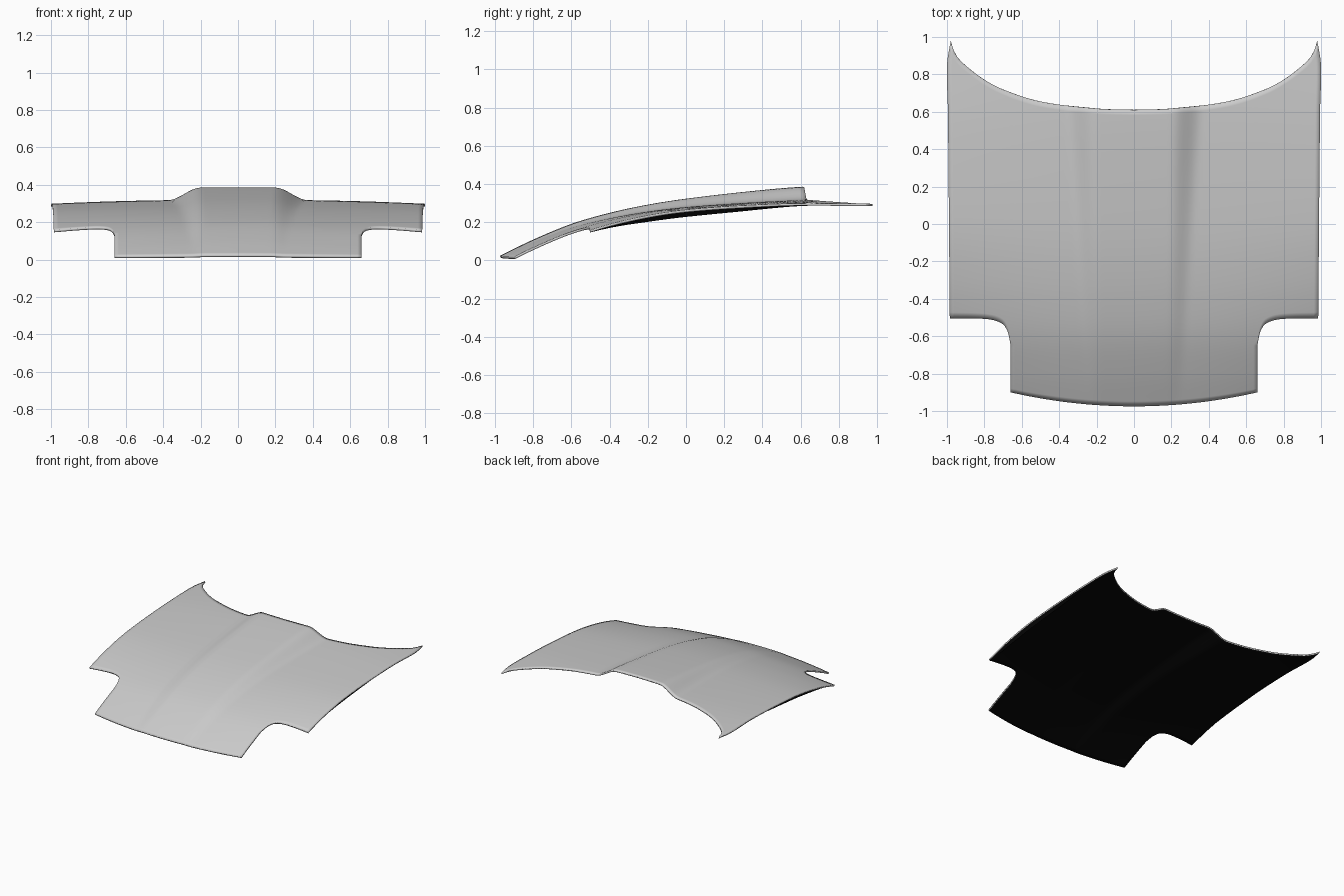
import bpy
import bmesh

cube = bpy.data.objects.get("Cube")
if cube:
    bpy.data.objects.remove(cube, do_unlink=True)


def material(name, value, rough):
    m = bpy.data.materials.new(name)
    m.use_nodes = True
    color = (value, value, value, 1)
    m.diffuse_color = color
    node = m.node_tree.nodes["Principled BSDF"]
    node.inputs["Base Color"].default_value = color
    node.inputs["Roughness"].default_value = rough
    return m


grey = material("grey paint", 0.6, 0.5)
black = material("black underside", 0.002, 0.9)


def curve(*pts):
    """Smooth interpolation through (position, value) points."""
    n = len(pts)
    slopes = []
    for i in range(n):
        a, b = pts[max(i - 1, 0)], pts[min(i + 1, n - 1)]
        slopes.append((b[1] - a[1]) / (b[0] - a[0]))

    def value(t):
        t = min(max(t, pts[0][0]), pts[-1][0])
        i = 0
        while i < n - 2 and t > pts[i + 1][0]:
            i += 1
        (a, va), (b, vb) = pts[i], pts[i + 1]
        h = b - a
        s = (t - a) / h
        r = 1 - s
        return (va * (1 + 2 * s) * r * r + vb * (1 + 2 * r) * s * s
                + h * s * r * (slopes[i] * r - slopes[i + 1] * s))
    return value


def smooth(t):
    t = min(max(t, 0), 1)
    return t * t * (3 - 2 * t)


# Lengthwise profile, sideways crown and raised centre
profile = curve((-.98, .02), (-.8, .1), (-.6, .175), (-.4, .225), (-.2, .26),
                (0, .283), (.3, .305), (.6, .32), (.98, .325))
crown = curve((-.98, .095), (-.5, .045), (-.3, .03), (0, .018), (.5, .02), (.98, .03))
bulge = curve((-.98, .002), (-.5, .02), (0, .04), (.6, .065), (.98, .07))
# Plan outline
rear = curve((0, .61), (.2, .617), (.5, .655), (.7, .72), (.8, .775),
             (.9, .855), (.95, .91), (.985, .978))
notch = curve((.66, -.65), (.668, -.6), (.685, -.555), (.71, -.53),
              (.76, -.512), (.85, -.505), (.985, -.505))
flare = curve((-.5, 0), (.6, .01), (.85, .015), (.98, -.005))
HALF, NOSE = .985, .66


def height(x, y):
    x = abs(x)
    t = (y + .9) / 1.5
    inner, outer = .18 + .02 * t, .26 + .11 * t
    ramp = 1 - smooth((x - inner) / (outer - inner))
    return profile(y) - crown(y) * x * x + bulge(y) * ramp


def point(x, y):
    x *= 1 + flare(y) * (abs(x) / HALF) ** 4
    return x, y, height(x, y)


def finish(bm, name, mats):
    bm.normal_update()
    mesh = bpy.data.meshes.new(name)
    bm.to_mesh(mesh)
    bm.free()
    obj = bpy.data.objects.new(name, mesh)
    bpy.context.collection.objects.link(obj)
    for m in mats:
        mesh.materials.append(m)
    for p in mesh.polygons:
        p.use_smooth = True
    return obj


# Hood panel: nose rows in the middle only, body rows across the full width
half_cols = [NOSE * i / 30 for i in range(31)]
half_cols += [NOSE + (HALF - NOSE) * (i / 20) ** 1.5 for i in range(1, 21)]
cols = [-x for x in reversed(half_cols[1:])] + half_cols
NOSE_ROWS, BODY_ROWS = 12, 44
bm = bmesh.new()
grid = []
for x in cols:
    a = abs(x)
    column = [None] * NOSE_ROWS
    start = notch(max(a, NOSE))
    if a <= NOSE:
        front = -.9 - .075 * (1 - (a / NOSE) ** 2)
        column = [bm.verts.new(point(x, front + (start - front) * j / NOSE_ROWS))
                  for j in range(NOSE_ROWS)]
    end = rear(a)
    column += [bm.verts.new(point(x, start + (end - start) * j / BODY_ROWS))
               for j in range(BODY_ROWS + 1)]
    grid.append(column)
for left, right in zip(grid, grid[1:]):
    for j in range(NOSE_ROWS + BODY_ROWS):
        corners = (left[j], right[j], right[j + 1], left[j + 1])
        if all(corners):
            bm.faces.new(corners)
panel = finish(bm, "hood_panel", (grey, black))

# Thin sheet with a dark inner face
shell = panel.modifiers.new("sheet thickness", "SOLIDIFY")
shell.thickness = .012
shell.offset = -1
shell.material_offset = 1
bpy.context.view_layer.objects.active = panel
panel.select_set(True)
bpy.ops.object.shade_smooth_by_angle(angle=.6)

# Folded flanges hanging under both side edges
depth = curve((-.5, .012), (-.15, .036), (.2, .034), (.6, .014), (.75, .01))
for side, label in ((1, "left"), (-1, "right")):
    bm = bmesh.new()
    strip = []
    for j in range(25):
        y = -.5 + 1.25 * j / 24
        x, y, z = point(side * HALF, y)
        strip.append((bm.verts.new((x - side * .003, y, z - .009)),
                      bm.verts.new((x - side * .02, y, z - depth(y)))))
    for (a, b), (c, d) in zip(strip, strip[1:]):
        bm.faces.new((a, b, d, c) if side > 0 else (c, d, b, a))
    finish(bm, label + "_side_flange", (black,))
